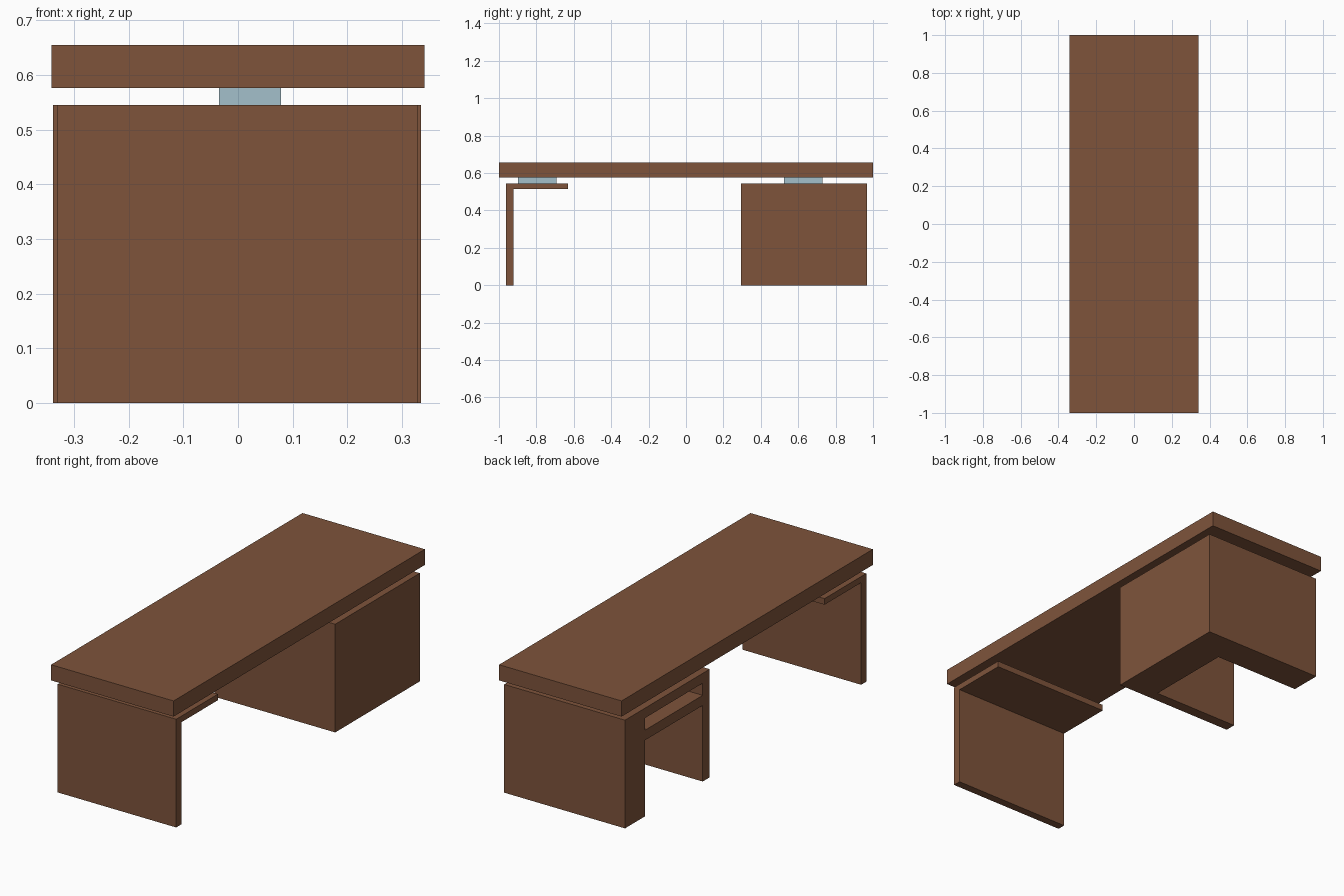
import bpy, bmesh

if "Cube" in bpy.data.objects:
    bpy.data.objects.remove(bpy.data.objects["Cube"])


def material(name, rgb):
    m = bpy.data.materials.new(name)
    m.diffuse_color = (*rgb, 1.0)
    m.use_nodes = True
    m.node_tree.nodes["Principled BSDF"].inputs["Base Color"].default_value = m.diffuse_color
    return m


wood = material("brown wood", (0.21, 0.088, 0.044))
glass = material("pale blue glass", (0.37, 0.53, 0.60))


def extrude(name, outline, axis, lo, hi, mat):
    """Extrude a flat outline along x (points are y,z) or z (points are x,y)."""
    bm = bmesh.new()
    place = (lambda a, b: (lo, a, b)) if axis == "x" else (lambda a, b: (a, b, lo))
    face = bm.faces.new([bm.verts.new(place(a, b)) for a, b in outline])
    moved = bmesh.ops.extrude_face_region(bm, geom=[face])["geom"]
    step = (hi - lo, 0, 0) if axis == "x" else (0, 0, hi - lo)
    bmesh.ops.translate(bm, vec=step, verts=[v for v in moved if isinstance(v, bmesh.types.BMVert)])
    bmesh.ops.recalc_face_normals(bm, faces=bm.faces)
    mesh = bpy.data.meshes.new(name)
    bm.to_mesh(mesh)
    bm.free()
    mesh.materials.append(mat)
    ob = bpy.data.objects.new(name, mesh)
    bpy.context.collection.objects.link(ob)
    return ob


def box(name, x0, x1, y0, y1, z0, z1, mat=wood):
    return extrude(name, [(x0, y0), (x1, y0), (x1, y1), (x0, y1)], "z", z0, z1, mat)


# Table top
box("desk_top", -0.341, 0.341, -1, 1, 0.576, 0.655)

# Glass spacers between the top and the supports
for label, y in (("front", -0.795), ("back", 0.628)):
    box(label + "_spacer", -0.035, 0.079, y - 0.103, y + 0.103, 0.545, 0.576, glass)

# L-shaped front leg
extrude("front_leg", [(-0.962, 0), (-0.921, 0), (-0.921, 0.514), (-0.63, 0.514),
                      (-0.63, 0.545), (-0.962, 0.545)], "x", -0.331, 0.329, wood)

# Cabinet: U-shaped walls open on the left side and below
X0, X1, Y0, Y1 = -0.338, 0.335, 0.295, 0.968
FRONT, BACK, SIDE = Y0 + 0.055, Y1 - 0.16, X1 - 0.19
extrude("cabinet_walls", [(X0, Y0), (X1, Y0), (X1, Y1), (X0, Y1), (X0, BACK),
                          (SIDE, BACK), (SIDE, FRONT), (X0, FRONT)], "z", 0, 0.495, wood)
box("cabinet_top", X0, X1, Y0, Y1, 0.495, 0.545)
box("cabinet_shelf", X0, SIDE, FRONT, BACK, 0.383, 0.434)
